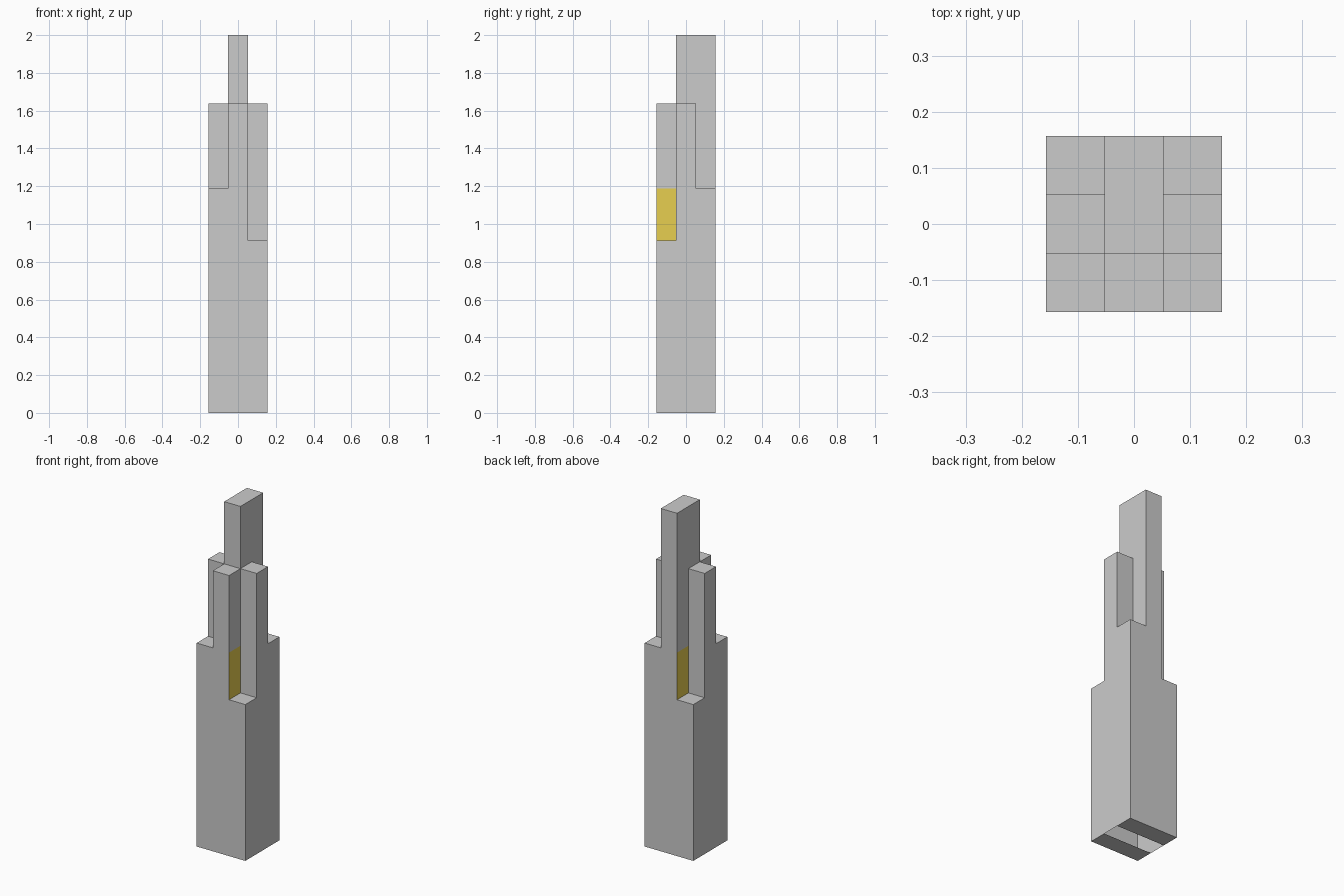
import bpy, bmesh

if "Cube" in bpy.data.objects:
    bpy.data.objects.remove(bpy.data.objects["Cube"])

T = 0.1047                                  # width of one square tube
EDGES = [-1.5 * T, -0.5 * T, 0.5 * T, 1.5 * T]
LOW, MID, HIGH, TOP = 0.912, 1.187, 1.637, 2.0

# Roof heights, rows from front to back, columns from left to right
ROOFS = [[MID, HIGH, LOW],
         [HIGH, TOP, HIGH],
         [LOW, TOP, MID]]


def height(i, j):
    return ROOFS[j][i] if 0 <= i < 3 and 0 <= j < 3 else 0.0


def quad(bm, points):
    bm.faces.new([bm.verts.new(p) for p in points])


def wall(bm, a, b, z0, z1):
    """Upright panel from a to b, facing right of the a-b direction."""
    quad(bm, [(*a, z0), (*b, z0), (*b, z1), (*a, z1)])


def finish(bm, name):
    bmesh.ops.remove_doubles(bm, verts=bm.verts, dist=1e-5)
    mesh = bpy.data.meshes.new(name)
    bm.to_mesh(mesh)
    bm.free()
    obj = bpy.data.objects.new(name, mesh)
    bpy.context.collection.objects.link(obj)
    return obj


shell = bmesh.new()
panels = bmesh.new()

# Stepped roofs and the walls exposed above each lower neighbour
for j in range(3):
    for i in range(3):
        x0, x1, y0, y1 = EDGES[i], EDGES[i + 1], EDGES[j], EDGES[j + 1]
        h = height(i, j)
        quad(shell, [(x0, y0, h), (x1, y0, h), (x1, y1, h), (x0, y1, h)])
        sides = [(0, -1, (x0, y0), (x1, y0)), (1, 0, (x1, y0), (x1, y1)),
                 (0, 1, (x1, y1), (x0, y1)), (-1, 0, (x0, y1), (x0, y0))]
        for dx, dy, a, b in sides:
            z = height(i + dx, j + dy)
            if z >= h:
                continue
            # Yellow lower panels beside the two lowest roofs
            if z == LOW and dx:
                wall(panels, a, b, LOW, MID)
                z = MID
            wall(shell, a, b, z, h)

# Base strips at front and back; the middle of the base is open
for y0, y1 in (EDGES[:2], EDGES[2:]):
    quad(shell, [(EDGES[0], y0, 0), (EDGES[0], y1, 0),
                 (EDGES[3], y1, 0), (EDGES[3], y0, 0)])

finish(shell, "tower_shell")
accent = finish(panels, "accent_panels")
yellow = bpy.data.materials.new("yellow")
yellow.diffuse_color = (0.8, 0.62, 0.08, 1)
yellow.use_nodes = True
yellow.node_tree.nodes["Principled BSDF"].inputs["Base Color"].default_value = yellow.diffuse_color
accent.data.materials.append(yellow)
